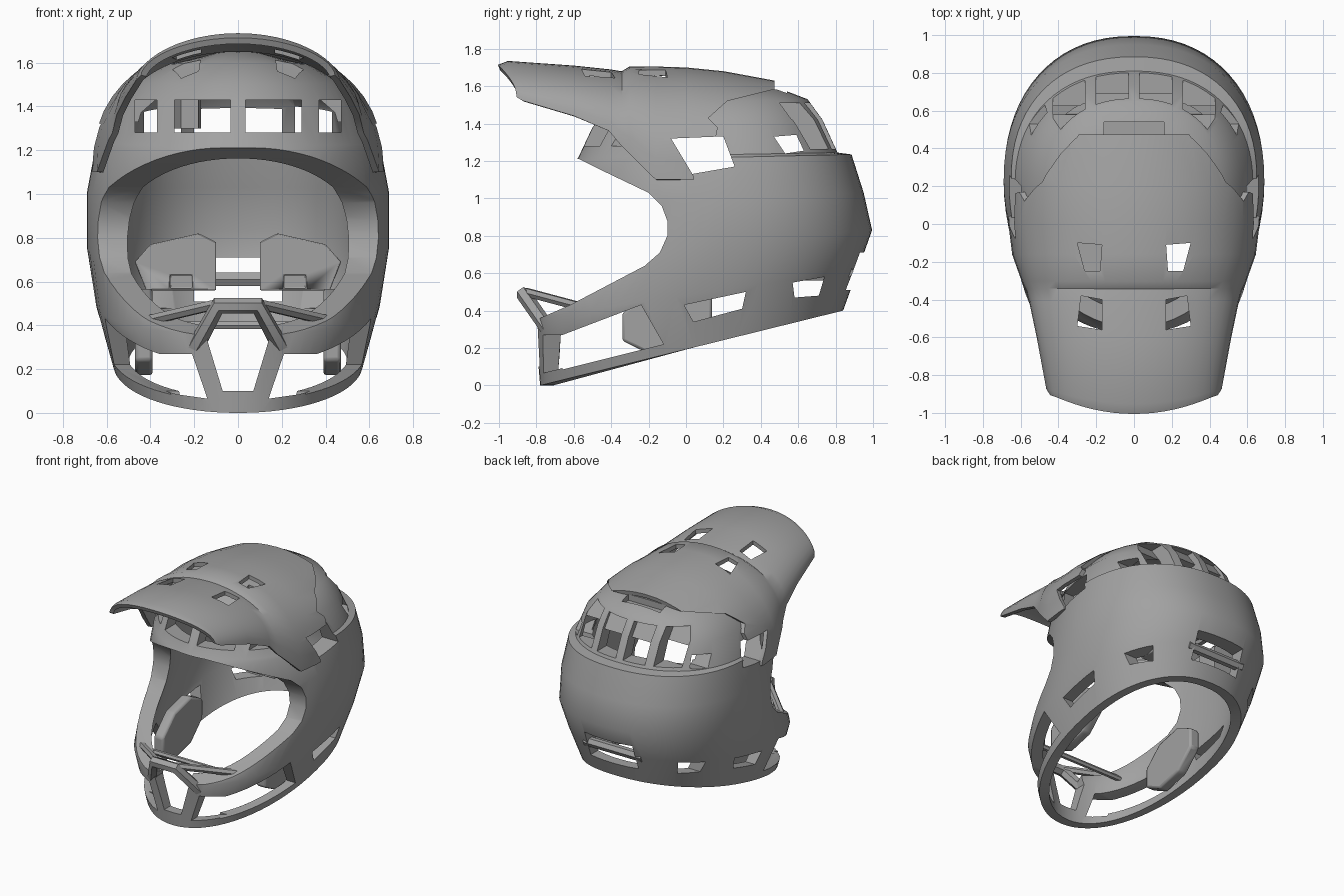
import bpy, bmesh, math

cube = bpy.data.objects.get("Cube")
if cube:
    bpy.data.objects.remove(cube)

grey = bpy.data.materials.new("matte_grey")
grey.use_nodes = True
grey.diffuse_color = (0.36, 0.36, 0.36, 1)
grey.node_tree.nodes["Principled BSDF"].inputs["Base Color"].default_value = grey.diffuse_color


def make(name, bm):
    bmesh.ops.recalc_face_normals(bm, faces=bm.faces)
    me = bpy.data.meshes.new(name)
    bm.to_mesh(me)
    bm.free()
    ob = bpy.data.objects.new(name, me)
    bpy.context.collection.objects.link(ob)
    me.materials.append(grey)
    return ob


def activate(ob):
    bpy.ops.object.select_all(action='DESELECT')
    ob.select_set(True)
    bpy.context.view_layer.objects.active = ob


def smooth(ob, angle=35):
    activate(ob)
    bpy.ops.object.shade_smooth_by_angle(angle=math.radians(angle))


def prism(name, pts, axis, lo, hi):
    """Extrude a 2D outline along one axis; the other two axes keep their order."""
    bm = bmesh.new()
    rows = []
    for d in (lo, hi):
        row = []
        for p in pts:
            co = list(p)
            co.insert("xyz".index(axis), d)
            row.append(bm.verts.new(co))
        rows.append(row)
        bm.faces.new(row)
    n = len(pts)
    for i in range(n):
        j = (i + 1) % n
        bm.faces.new((rows[0][i], rows[0][j], rows[1][j], rows[1][i]))
    return make(name, bm)


def rect(a0, a1, b0, b1):
    return [(a0, b0), (a1, b0), (a1, b1), (a0, b1)]


def cut(ob, pts, axis, lo, hi, both=False):
    jobs = [(pts, lo, hi)]
    if both and axis == 'x':
        jobs.append((pts, -hi, -lo))
    elif both:
        jobs.append(([(-a, b) for a, b in pts], lo, hi))
    for outline, d0, d1 in jobs:
        tool = prism("cutter", outline, axis, d0, d1)
        tool.hide_render = True
        mod = ob.modifiers.new("cut", 'BOOLEAN')
        mod.operation = 'DIFFERENCE'
        mod.solver = 'EXACT'
        mod.object = tool
        activate(ob)
        bpy.ops.object.modifier_apply(modifier=mod.name)
        bpy.data.objects.remove(tool)


def bar(name, pts, radius):
    cu = bpy.data.curves.new(name, 'CURVE')
    cu.dimensions = '3D'
    cu.bevel_depth = radius
    cu.bevel_resolution = 1
    cu.use_fill_caps = True
    sp = cu.splines.new('POLY')
    sp.points.add(len(pts) - 1)
    for p, co in zip(sp.points, pts):
        p.co = (*co, 1)
    cu.materials.append(grey)
    ob = bpy.data.objects.new(name, cu)
    bpy.context.collection.objects.link(ob)
    activate(ob)
    bpy.ops.object.convert(target='MESH')
    smooth(bpy.context.object, 50)


# Shell rings: front z, back z, half width, front y, back y, wall thickness, front fullness
rings = [
    (0.0, 0.40, 0.57, -0.78, 0.84, 0.07, 2.05),
    (0.36, 0.62, 0.65, -0.81, 0.92, 0.09, 2.3),
    (0.66, 0.83, 0.69, -0.78, 0.995, 0.13, 1.85),
    (0.98, 1.03, 0.69, -0.70, 0.95, 0.15, 1.85),
    (1.20, 1.235, 0.65, -0.59, 0.885, 0.13, 2.05),
    (1.22, 1.245, 0.63, -0.575, 0.81, 0.11, 2.05),
    (1.38, 1.42, 0.57, -0.50, 0.73, 0.09, 2),
    (1.50, 1.53, 0.47, -0.40, 0.65, 0.08, 2),
    (1.60, 1.58, 0.33, -0.25, 0.52, 0.08, 2),
    (1.65, 1.61, 0.14, -0.05, 0.30, 0.08, 2),
]
SEG = 72


def ring_points(ring, inner):
    zf, zb, w, yf, yb, t, full = ring
    drop = 0
    if inner:
        w, yf, yb = w - t, yf + t, yb - t
        drop = 0.08 * max(0, (zf - 1.3) / 0.3)
    mid = yf + (yb - yf) * 0.56
    for i in range(SEG):
        a = math.tau * i / SEG
        s, c = math.sin(a), math.cos(a)
        e = 2 / (2.25 if s > 0 else full)
        x = w * math.copysign(abs(c) ** e, c)
        depth = yb - mid if s > 0 else mid - yf
        y = mid + depth * math.copysign(abs(s) ** e, s)
        yield x, y, zf + (zb - zf) * (y - yf) / (yb - yf) - drop


# Shell: outer surface up, inner surface down, joined at the lower rim
bm = bmesh.new()
outer = [[bm.verts.new(p) for p in ring_points(r, False)] for r in rings]
inner = [[bm.verts.new(p) for p in ring_points(r, True)] for r in rings]
for layers in (outer, inner, [outer[0], inner[0]]):
    for a, b in zip(layers, layers[1:]):
        for i in range(SEG):
            j = (i + 1) % SEG
            bm.faces.new((a[i], a[j], b[j], b[i]))
bm.faces.new(outer[-1])
bm.faces.new(inner[-1])
shell = make("helmet_shell", bm)

# Face opening
cut(shell, [(-1.5, 1.21), (-0.57, 1.21), (-0.43, 1.14), (-0.2, 1.03), (-0.13, 0.96),
            (-0.1, 0.88), (-0.1, 0.8), (-0.14, 0.71), (-0.22, 0.64), (-0.62, 0.43),
            (-0.78, 0.36), (-1.5, 0.36)], 'x', -2, 2)
# Chin bar side openings and centre vent
cut(shell, [(-0.66, 0.085), (-0.12, 0.22), (-0.24, 0.43), (-0.66, 0.27)], 'x', -2, 2)
cut(shell, [(0.14, 0.065), (0.21, 0.27), (0.4, 0.27), (0.4, 0.12), (0.28, 0.085)],
    'y', -1.2, -0.6, both=True)
cut(shell, [(-0.07, 0.1), (0.07, 0.1), (0.14, 0.33), (0.08, 0.5), (-0.08, 0.5), (-0.14, 0.33)],
    'y', -1.2, -0.5)
# Lower side vents
cut(shell, [(0.04, 0.34), (0.3, 0.41), (0.32, 0.5), (-0.01, 0.43)], 'x', -2, 2)
cut(shell, [(0.58, 0.47), (0.71, 0.48), (0.74, 0.58), (0.57, 0.55)], 'x', -2, 2)
# Rear neck vent
cut(shell, rect(-0.2, 0.2, 0.51, 0.71), 'y', 0.5, 1.3)
# Upper side vents
side_vent = [(-0.09, 1.33), (0.2, 1.33), (0.26, 1.17), (0.03, 1.13)]
cut(shell, side_vent, 'x', -2, 2)
cut(shell, [(0.47, 1.33), (0.59, 1.34), (0.63, 1.255), (0.53, 1.24)], 'x', 0.25, 2, both=True)
# Brow vents
for x0, x1 in ((0.035, 0.29), (0.37, 0.47)):
    cut(shell, rect(x0, x1, 1.28, 1.43), 'y', -1.2, -0.05, both=True)
# Rear crown windows, each with a shallow recess above the opening
for x0, x1, dy in ((0.03, 0.2, 0), (0.26, 0.43, -0.11)):
    profile = [(0.5, 1.265), (0.5, 1.37), (0.69, 1.4), (0.61, 1.51), (1.2, 1.51), (1.2, 1.265)]
    cut(shell, [(y + dy, z) for y, z in profile], 'x', x0, x1, both=True)
# Crown through-vents and rear exhaust slot
top_vent = [(0.18, -0.25), (0.26, -0.25), (0.3, -0.1), (0.17, -0.11)]
cut(shell, top_vent, 'z', 1.3, 2, both=True)
cut(shell, rect(-0.16, 0.16, 0.46, 0.54), 'z', 1.54, 2)
smooth(shell)

# Visor stations: y, half width, centre z, edge z, corner sweep, arch power
stations = [
    (-1.0, 0.43, 1.70, 1.54, 0.1, 1.2), (-0.95, 0.45, 1.72, 1.52, 0.08, 1.2),
    (-0.6, 0.50, 1.695, 1.44, 0, 1), (-0.41, 0.54, 1.675, 1.36, 0, 0.9),
    (-0.34, 0.56, 1.665, 1.28, 0, 0.85), (-0.30, 0.58, 1.69, 1.24, 0, 0.8),
    (-0.16, 0.63, 1.69, 1.10, 0, 0.8), (0, 0.65, 1.685, 1.10, 0, 0.8),
    (0.2, 0.65, 1.665, 1.10, 0, 0.8), (0.47, 0.62, 1.615, 1.10, 0, 0.8),
]
bm = bmesh.new()
rows = []
for y, w, zc, ze, sweep, power in stations:
    row = []
    for i in range(-12, 13):
        a = math.pi / 2 * i / 12
        s, c = math.sin(a), max(0, math.cos(a))
        row.append(bm.verts.new((w * s, y + sweep * s * s, ze + (zc - ze) * c ** power)))
    rows.append(row)
for a, b in zip(rows, rows[1:]):
    for i in range(24):
        bm.faces.new((a[i], a[i + 1], b[i + 1], b[i]))
visor = make("visor", bm)
mod = visor.modifiers.new("thickness", 'SOLIDIFY')
mod.thickness = 0.03
mod.offset = 0
activate(visor)
bpy.ops.object.modifier_apply(modifier=mod.name)
# Trim the rear of the visor into side arms and a crown cap
cut(visor, [(0.06, 1.0), (0.04, 1.12), (-0.08, 1.32), (0.16, 1.33), (0.17, 1.38), (0.12, 1.43),
            (0.22, 1.52), (0.46, 1.58), (1, 1.58), (1, 1.0)], 'x', -2, 2)
cut(visor, top_vent, 'z', 1.3, 2, both=True)
cut(visor, [(0.17, -0.4), (0.28, -0.38), (0.3, -0.54), (0.17, -0.56)], 'z', 1.3, 2, both=True)
smooth(visor)

# Chin guard frame
bar("chin_guard_frame", [(0.2, -0.73, 0.29), (0.09, -0.87, 0.49), (-0.09, -0.87, 0.49),
                         (-0.2, -0.73, 0.29)], 0.04)
bar("chin_cross_strip", [(-0.38, -0.58, 0.4), (0.38, -0.58, 0.4)], 0.02)
bar("neck_vent_bar", [(-0.24, 0.86, 0.61), (0.24, 0.86, 0.61)], 0.035)

for side, s in (("left", 1), ("right", -1)):
    bar(side + "_chin_brace", [(s * 0.08, -0.86, 0.5), (s * 0.42, -0.56, 0.42)], 0.025)
    # Octagonal cheek pad
    octagon = []
    for k in range(8):
        a = math.tau * (k + 0.5) / 8
        y = -0.1 + 0.26 * math.cos(a)
        octagon.append((y, 0.37 + 0.245 * (y + 0.1) + 0.19 * math.sin(a)))
    pad = prism(side + "_cheek_pad", octagon, 'x', s * 0.39, s * 0.47)
    # Rear neck pad
    outline = [(s * x, z) for x, z in ((0.1, 0.56), (0.1, 0.78), (0.18, 0.82), (0.4, 0.77),
                                       (0.47, 0.69), (0.42, 0.56))]
    neck = prism(side + "_neck_pad", outline, 'y', 0.58, 0.74)
    cut(neck, rect(s * 0.26 - 0.05, s * 0.26 + 0.05, 0.57, 0.63), 'y', 0.5, 0.63)
    for ob in (pad, neck):
        bev = ob.modifiers.new("soft_edges", 'BEVEL')
        bev.width = 0.015
        bev.segments = 2
        smooth(ob)
